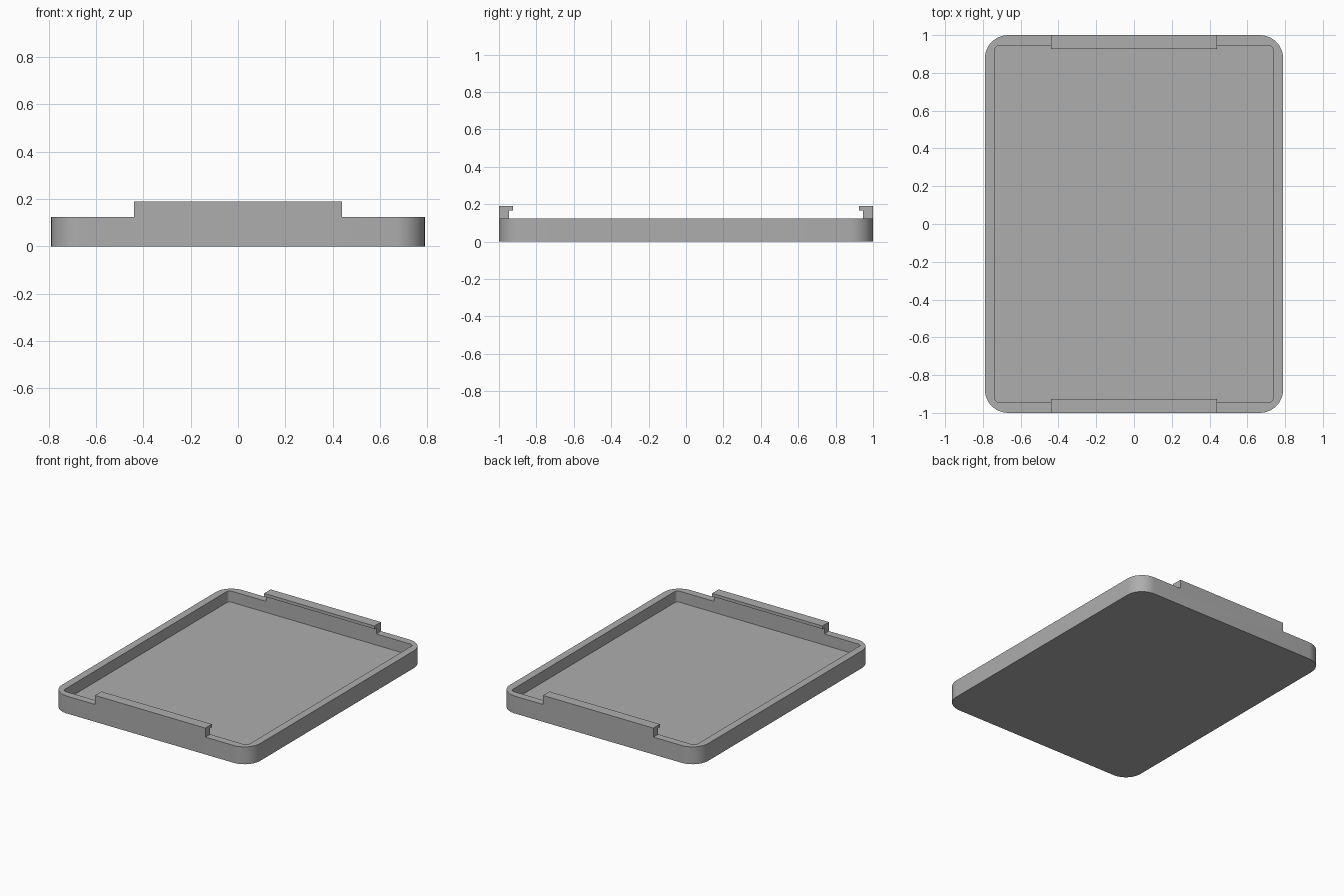
import bpy, bmesh, math

if "Cube" in bpy.data.objects:
    bpy.data.objects.remove(bpy.data.objects["Cube"])

HALF_X, HALF_Y, RIM_Z = 0.79, 1.0, 0.125
WALL, FLOOR_Z = 0.054, 0.045
CLIP_X, CLIP_Z, LIP = 0.44, 0.19, 0.02

# The single grey plastic
grey = bpy.data.materials.new("grey_plastic")
grey.use_nodes = True
colour = (0.42, 0.42, 0.42, 1)
grey.diffuse_color = colour
grey.node_tree.nodes["Principled BSDF"].inputs["Base Color"].default_value = colour


def rounded_outline(hx, hy, radius, steps):
    points = []
    for i, (sx, sy) in enumerate([(1, 1), (-1, 1), (-1, -1), (1, -1)]):
        for k in range(steps + 1):
            a = math.pi / 2 * (i + k / steps)
            points.append((sx * (hx - radius) + radius * math.cos(a),
                           sy * (hy - radius) + radius * math.sin(a)))
    return points


def make_object(name, bm):
    bmesh.ops.recalc_face_normals(bm, faces=bm.faces)
    mesh = bpy.data.meshes.new(name)
    bm.to_mesh(mesh)
    bm.free()
    mesh.materials.append(grey)
    obj = bpy.data.objects.new(name, mesh)
    bpy.context.collection.objects.link(obj)
    return obj


def extrude(bm, points, offset):
    face = bm.faces.new([bm.verts.new(p) for p in points])
    moved = bmesh.ops.extrude_face_region(bm, geom=[face])["geom"]
    verts = [v for v in moved if isinstance(v, bmesh.types.BMVert)]
    bmesh.ops.translate(bm, verts=verts, vec=offset)


# Tray: floor, outer wall, flat rim and recess, as stacked rounded outlines
STEPS = 12
outer = rounded_outline(HALF_X, HALF_Y, 0.125, STEPS)
inner = rounded_outline(HALF_X - WALL, HALF_Y - WALL, 0.025, STEPS)
bm = bmesh.new()
rings = [[bm.verts.new((x, y, z)) for x, y in outline] for outline, z in
         [(outer, 0), (outer, RIM_Z), (inner, RIM_Z), (inner, FLOOR_Z)]]
count = len(outer)
for low, high in zip(rings, rings[1:]):
    for i in range(count):
        j = (i + 1) % count
        bm.faces.new((low[i], low[j], high[j], high[i]))
bm.faces.new(rings[0])
bm.faces.new(rings[-1])
tray = make_object("tray", bm)

# Hooked clips rising from the front and back walls
for name, side in [("front_clip", -1), ("back_clip", 1)]:
    y_in = HALF_Y - WALL
    profile = [(HALF_Y, 0.08), (HALF_Y, CLIP_Z), (y_in - LIP, CLIP_Z),
               (y_in - LIP, CLIP_Z - 0.022), (y_in, CLIP_Z - 0.022), (y_in, 0.08)]
    bm = bmesh.new()
    extrude(bm, [(-CLIP_X, side * y, z) for y, z in profile], (2 * CLIP_X, 0, 0))
    clip = make_object(name, bm)
    union = tray.modifiers.new(name, "BOOLEAN")
    union.operation = "UNION"
    union.solver = "EXACT"
    union.object = clip
    bpy.context.view_layer.objects.active = tray
    bpy.ops.object.modifier_apply(modifier=name)
    bpy.data.objects.remove(clip)

# Merge flush faces, then smooth only the rounded corners
bm = bmesh.new()
bm.from_mesh(tray.data)
bmesh.ops.remove_doubles(bm, verts=bm.verts, dist=0.0001)
bmesh.ops.dissolve_limit(bm, angle_limit=math.radians(1), verts=bm.verts, edges=bm.edges)
bm.to_mesh(tray.data)
bm.free()
bpy.ops.object.select_all(action="DESELECT")
tray.select_set(True)
bpy.context.view_layer.objects.active = tray
bpy.ops.object.shade_smooth_by_angle(angle=math.radians(30))
